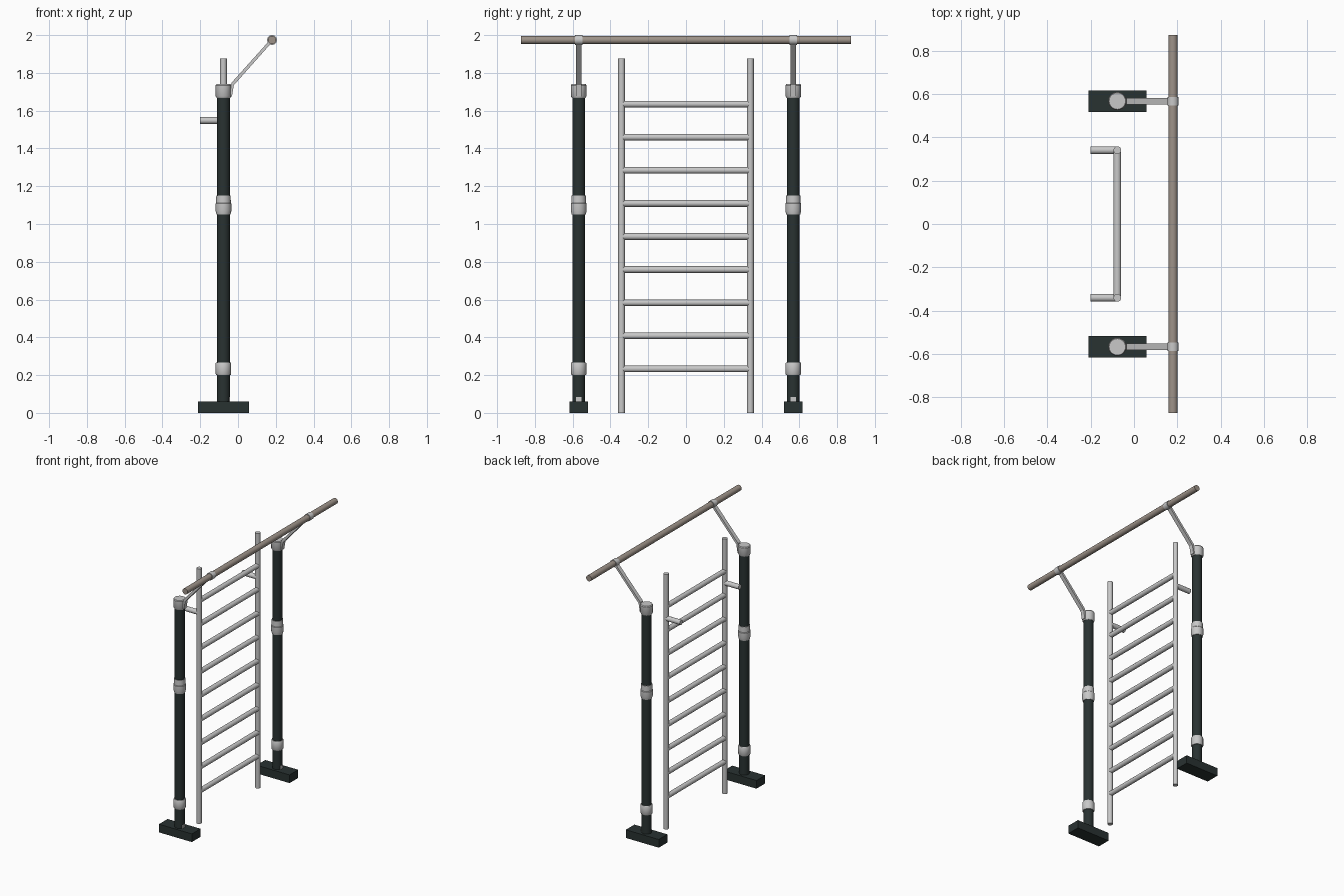
import bpy, bmesh, math
from mathutils import Vector

if "Cube" in bpy.data.objects:
    bpy.data.objects.remove(bpy.data.objects["Cube"])


def material(name, rgb):
    m = bpy.data.materials.new(name)
    m.diffuse_color = (*rgb, 1)
    m.use_nodes = True
    m.node_tree.nodes["Principled BSDF"].inputs["Base Color"].default_value = m.diffuse_color
    return m


DARK = material("dark_green_black", (0.022, 0.032, 0.031))
GREY = material("light_metal_grey", (0.58, 0.58, 0.58))
WOOD = material("grey_brown_wood", (0.34, 0.29, 0.25))
X = -0.077          # depth line of posts and ladder


def finish(bm, name, mat, smooth=True):
    bmesh.ops.recalc_face_normals(bm, faces=bm.faces[:])
    me = bpy.data.meshes.new(name)
    bm.to_mesh(me)
    bm.free()
    me.materials.append(mat)
    ob = bpy.data.objects.new(name, me)
    bpy.context.collection.objects.link(ob)
    if smooth:
        bpy.ops.object.select_all(action='DESELECT')
        ob.select_set(True)
        bpy.context.view_layer.objects.active = ob
        bpy.ops.object.shade_smooth_by_angle(angle=math.radians(32))
    return ob


def lathe(name, mat, start, axis, profile, sides=20):
    """Closed turned part; profile is (radius, distance along axis)."""
    rot = Vector((0, 0, 1)).rotation_difference(Vector(axis))
    bm = bmesh.new()
    rings = []
    for r, h in profile:
        rings.append([bm.verts.new(Vector(start) + rot @ Vector((
            r * math.cos(2 * math.pi * i / sides),
            r * math.sin(2 * math.pi * i / sides), h))) for i in range(sides)])
    for a, b in zip(rings, rings[1:]):
        for i in range(sides):
            j = (i + 1) % sides
            bm.faces.new((a[i], a[j], b[j], b[i]))
    bm.faces.new(rings[0][::-1])
    bm.faces.new(rings[-1])
    return finish(bm, name, mat)


def rod(name, mat, a, b, r, sides=20):
    d = Vector(b) - Vector(a)
    return lathe(name, mat, a, d.normalized(), [(r, 0), (r, d.length)], sides)


def box(name, mat, lo, hi):
    bm = bmesh.new()
    bmesh.ops.create_cube(bm, size=1)
    for v in bm.verts:
        v.co = Vector(lo[k] if v.co[k] < 0 else hi[k] for k in range(3))
    return finish(bm, name, mat, False)


def strap(name, mat, outline, y, width):
    """Side outline in x, z extruded across y."""
    bm = bmesh.new()
    f = bm.faces.new([bm.verts.new((x, y - width / 2, z)) for x, z in outline])
    out = bmesh.ops.extrude_face_region(bm, geom=[f])["geom"]
    bmesh.ops.translate(bm, vec=(0, width, 0),
                        verts=[g for g in out if isinstance(g, bmesh.types.BMVert)])
    return finish(bm, name, mat, False)


for side, s in (("left", -1), ("right", 1)):
    y = s * 0.568
    # foot and post
    box(f"{side}_foot", DARK, (-0.211, y - 0.05, 0), (0.057, y + 0.05, 0.06))
    rod(f"{side}_post", DARK, (X, y, 0.05), (X, y, 1.69), 0.034)
    box(f"{side}_foot_tab", GREY, (-0.05, y - 0.014, 0.06), (-0.0415, y + 0.014, 0.085))
    # collars and cap
    lathe(f"{side}_lower_collar", GREY, (X, y, 0.2), (0, 0, 1),
          [(0.038, 0), (0.041, 0.005), (0.041, 0.063), (0.038, 0.068)])
    lathe(f"{side}_middle_collar", GREY, (X, y, 1.05), (0, 0, 1),
          [(0.037, 0), (0.042, 0.02), (0.042, 0.058), (0.039, 0.062), (0.038, 0.102)])
    lathe(f"{side}_post_cap", GREY, (X, y, 1.668), (0, 0, 1),
          [(0.036, 0), (0.041, 0.008), (0.042, 0.066), (0.038, 0.072)])
    # bent arm and bar clamp
    strap(f"{side}_bar_arm", GREY,
          [(-0.045, 1.675), (-0.032, 1.675), (-0.022, 1.735), (0.170, 1.951),
           (0.158, 1.962), (-0.034, 1.748), (-0.045, 1.69)], y, 0.03)
    rod(f"{side}_bar_clamp", GREY, (0.18, y - 0.02, 1.974), (0.18, y + 0.02, 1.974), 0.026)
    # ladder rail and wall bracket
    ry = s * 0.341
    rod(f"{side}_ladder_rail", GREY, (X, ry, 0), (X, ry, 1.876), 0.018)
    rod(f"{side}_wall_bracket", GREY, (-0.2, ry, 1.548), (X, ry, 1.548), 0.018)

# rungs
for i in range(9):
    z = 0.233 + 0.1752 * i
    rod(f"rung_{i + 1}", GREY, (X, -0.341, z), (X, 0.341, z), 0.0178)

# top bar
rod("top_bar", WOOD, (0.18, -0.873, 1.974), (0.18, 0.873, 1.974), 0.0215)
